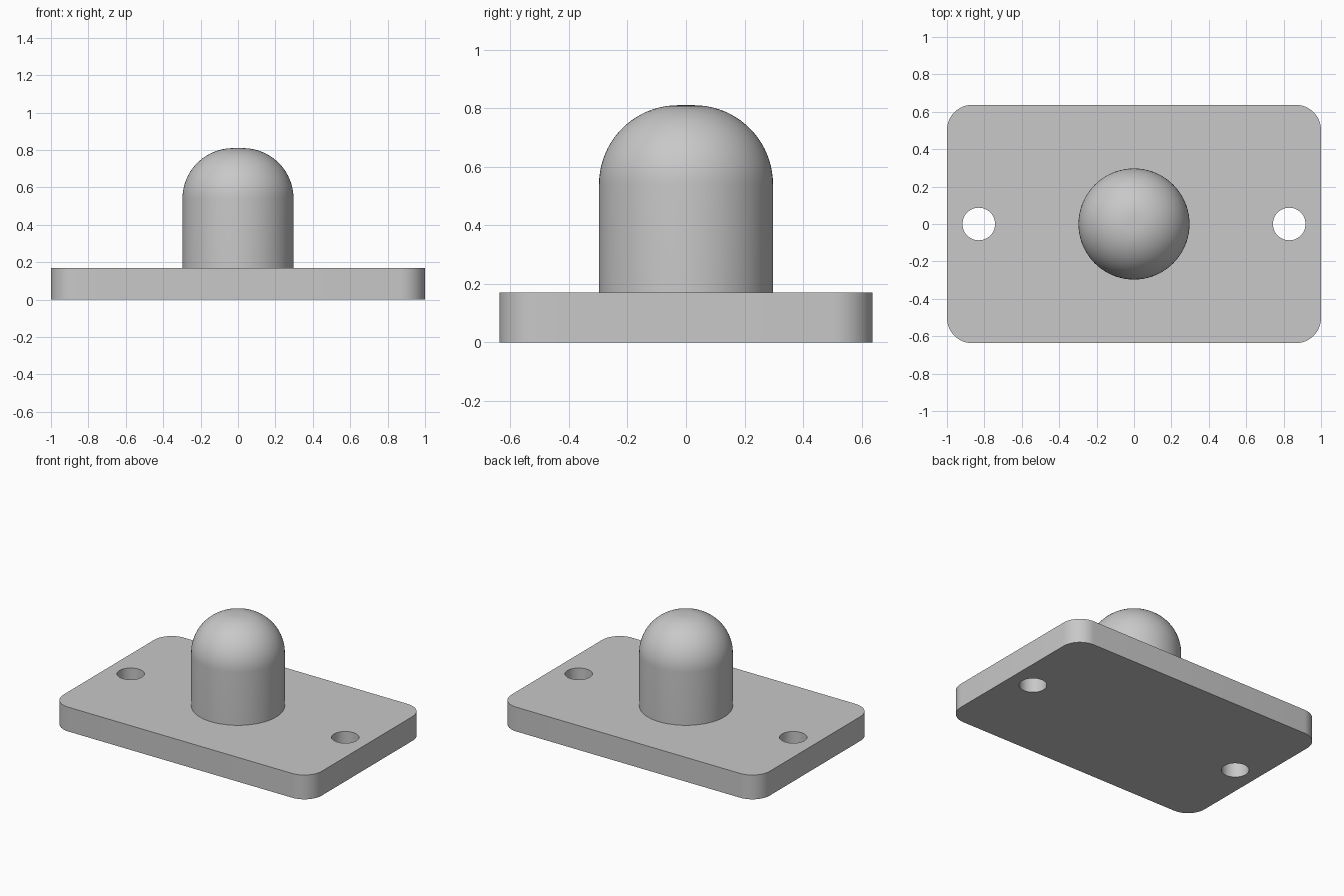
import bpy
import bmesh
from math import cos, sin, pi, radians

if "Cube" in bpy.data.objects:
    bpy.data.objects.remove(bpy.data.objects["Cube"], do_unlink=True)

HALF_X, HALF_Y, THICK, CORNER = 1.0, 0.637, 0.17, 0.135
HOLE_X, HOLE_R = 0.83, 0.087
POST_R, POST_TOP, FILLET = 0.297, 0.81, 0.27

grey = bpy.data.materials.new("plain grey")
grey.use_nodes = True
colour = (0.58, 0.58, 0.58, 1)
grey.diffuse_color = colour
grey.node_tree.nodes["Principled BSDF"].inputs["Base Color"].default_value = colour


def add_object(name, bm):
    bmesh.ops.recalc_face_normals(bm, faces=bm.faces)
    mesh = bpy.data.meshes.new(name)
    bm.to_mesh(mesh)
    bm.free()
    mesh.materials.append(grey)
    obj = bpy.data.objects.new(name, mesh)
    bpy.context.collection.objects.link(obj)
    return obj


def activate(obj):
    bpy.ops.object.select_all(action='DESELECT')
    obj.select_set(True)
    bpy.context.view_layer.objects.active = obj


def extrude_outline(name, points, z0, z1):
    bm = bmesh.new()
    face = bm.faces.new([bm.verts.new((x, y, z0)) for x, y in points])
    top = bmesh.ops.extrude_face_region(bm, geom=[face], use_keep_orig=True)["geom"]
    verts = [v for v in top if isinstance(v, bmesh.types.BMVert)]
    bmesh.ops.translate(bm, verts=verts, vec=(0, 0, z1 - z0))
    return add_object(name, bm)


def arc(cx, cy, r, start, end, steps):
    angles = [start + (end - start) * i / steps for i in range(steps + 1)]
    return [(cx + r * cos(a), cy + r * sin(a)) for a in angles]


# Base plate with rounded vertical corners
outline = []
for k, (sx, sy) in enumerate([(1, 1), (-1, 1), (-1, -1), (1, -1)]):
    outline += arc(sx * (HALF_X - CORNER), sy * (HALF_Y - CORNER), CORNER,
                   k * pi / 2, (k + 1) * pi / 2, 12)
plate = extrude_outline("base_plate", outline, 0, THICK)

# Mounting holes through both ends
for side in (-1, 1):
    circle = arc(side * HOLE_X, 0, HOLE_R, 0, 2 * pi, 48)[:-1]
    cutter = extrude_outline("hole_cutter", circle, -0.1, THICK + 0.1)
    cutter.hide_render = True
    cut = plate.modifiers.new("mounting hole", 'BOOLEAN')
    cut.operation = 'DIFFERENCE'
    cut.solver = 'EXACT'
    cut.object = cutter
    activate(plate)
    bpy.ops.object.modifier_apply(modifier=cut.name)
    bpy.data.objects.remove(cutter, do_unlink=True)

# Domed post: a revolved profile with a large top fillet
profile = [(0, THICK), (POST_R, THICK)]
profile += arc(POST_R - FILLET, POST_TOP - FILLET, FILLET, 0, pi / 2, 20)
profile += [(0, POST_TOP)]
bm = bmesh.new()
verts = [bm.verts.new((r, 0, z)) for r, z in profile]
edges = [bm.edges.new(pair) for pair in zip(verts, verts[1:])]
bmesh.ops.spin(bm, geom=verts + edges, cent=(0, 0, 0), axis=(0, 0, 1),
               angle=2 * pi, steps=72, use_merge=True)
bmesh.ops.remove_doubles(bm, verts=bm.verts, dist=0.0001)
post = add_object("domed_post", bm)

for obj in (plate, post):
    activate(obj)
    bpy.ops.object.shade_smooth_by_angle(angle=radians(30))
